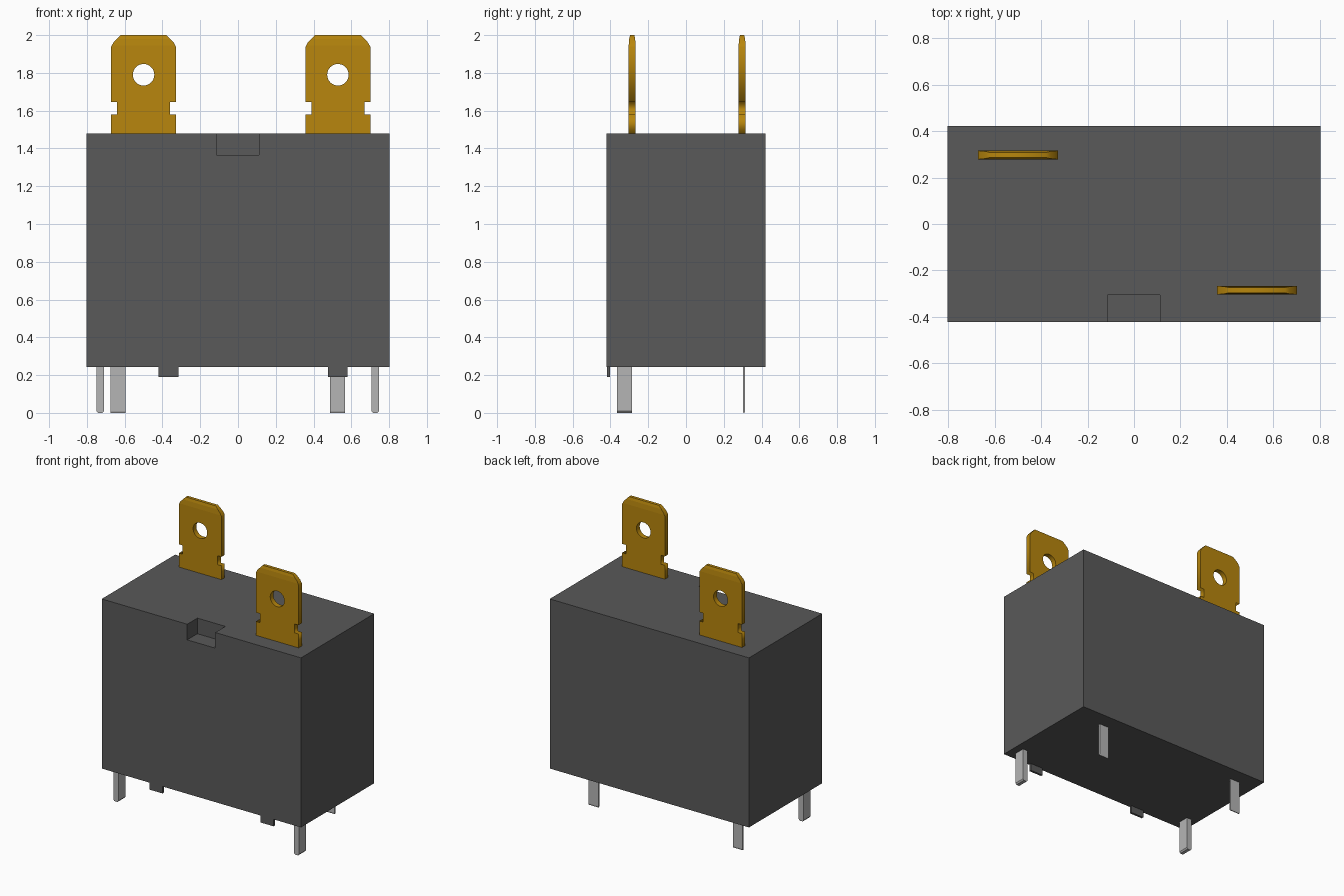
import bpy, bmesh, math
from mathutils import Matrix, Vector

if "Cube" in bpy.data.objects:
    bpy.data.objects.remove(bpy.data.objects["Cube"], do_unlink=True)


def material(name, rgb):
    m = bpy.data.materials.new(name)
    m.use_nodes = True
    m.diffuse_color = (*rgb, 1)
    m.node_tree.nodes["Principled BSDF"].inputs["Base Color"].default_value = (*rgb, 1)
    return m


GREY = material("dark grey plastic", (0.1, 0.1, 0.1))
BRASS = material("brass", (0.48, 0.24, 0.004))
SILVER = material("silver", (0.46, 0.46, 0.46))


def add_object(name, bm, mat):
    bmesh.ops.recalc_face_normals(bm, faces=bm.faces)
    mesh = bpy.data.meshes.new(name)
    bm.to_mesh(mesh)
    bm.free()
    mesh.materials.append(mat)
    obj = bpy.data.objects.new(name, mesh)
    bpy.context.collection.objects.link(obj)
    return obj


def box_mesh(lo, hi):
    lo, hi = Vector(lo), Vector(hi)
    bm = bmesh.new()
    bmesh.ops.create_cube(bm, size=1, matrix=Matrix.Translation((lo + hi) / 2)
                          @ Matrix.Diagonal((*(hi - lo), 1)))
    return bm


# Housing with a rectangular notch in the top front edge
W, D, Z0, Z1 = 0.803, 0.422, 0.243, 1.479
housing = add_object("housing", box_mesh((-W, -D, Z0), (W, D, Z1)), GREY)
cutter = add_object("notch_cutter", box_mesh((-0.114, -0.6, 1.365), (0.112, -0.305, 1.7)), GREY)
cutter.hide_render = True
cut = housing.modifiers.new("notch", "BOOLEAN")
cut.operation, cut.solver, cut.object = "DIFFERENCE", "EXACT", cutter
bpy.context.view_layer.objects.active = housing
bpy.ops.object.modifier_apply(modifier=cut.name)
bpy.data.objects.remove(cutter, do_unlink=True)

# Small stand-off feet under the front edge
for side, x in (("right", -0.368), ("left", 0.528)):
    add_object(f"{side}_standoff",
               box_mesh((x - 0.052, -0.418, 0.19), (x + 0.052, -0.402, Z0)), GREY)


def pin(name, x, y, wx, wy):
    """Flat pin whose tip narrows across its thin direction."""
    bm = box_mesh((x - wx / 2, y - wy / 2, 0), (x + wx / 2, y + wy / 2, Z0))
    bmesh.ops.bisect_plane(bm, geom=bm.verts[:] + bm.edges[:] + bm.faces[:],
                           plane_co=(0, 0, 0.01), plane_no=(0, 0, 1))
    for v in bm.verts:
        if v.co.z < 0.005:
            if wx < wy:
                v.co.x = x + (v.co.x - x) * 0.6
            else:
                v.co.y = y + (v.co.y - y) * 0.5
    add_object(name, bm, SILVER)


pin("front_right_pin", -0.729, -0.325, 0.04, 0.08)
pin("front_left_pin", 0.727, -0.325, 0.04, 0.08)
pin("back_right_pin", -0.636, 0.307, 0.079, 0.012)
pin("back_left_pin", 0.527, 0.307, 0.079, 0.012)


# Blade terminals: half outline (x, z), mirrored, with a round hole
HALF = [(0.172, 1.479), (0.172, 1.58), (0.141, 1.58), (0.141, 1.645),
        (0.172, 1.645), (0.172, 1.937), (0.16, 1.96), (0.122, 2.0)]
OUTLINE = HALF + [(-x, z) for x, z in reversed(HALF)]
HOLE = [(0.057 * math.cos(i * math.tau / 32), 1.79 + 0.057 * math.sin(i * math.tau / 32))
        for i in range(32)]
THICK = 0.0185


def blade(name, x, y):
    curve = bpy.data.curves.new(name + "_outline", "CURVE")
    curve.dimensions, curve.fill_mode, curve.extrude = "2D", "BOTH", THICK
    for pts in (OUTLINE, HOLE):
        s = curve.splines.new("POLY")
        s.points.add(len(pts) - 1)
        for p, (px, pz) in zip(s.points, pts):
            p.co = (px, pz, 0, 1)
        s.use_cyclic_u = True
    tmp = bpy.data.objects.new(name + "_outline", curve)
    bpy.context.collection.objects.link(tmp)
    bpy.context.view_layer.update()
    mesh = bpy.data.meshes.new_from_object(
        tmp.evaluated_get(bpy.context.evaluated_depsgraph_get()))
    bm = bmesh.new()
    bm.from_mesh(mesh)
    bpy.data.objects.remove(tmp, do_unlink=True)
    bpy.data.curves.remove(curve)
    bpy.data.meshes.remove(mesh)
    bmesh.ops.remove_doubles(bm, verts=bm.verts, dist=0.0005)
    bmesh.ops.rotate(bm, verts=bm.verts, matrix=Matrix.Rotation(math.pi / 2, 3, "X"))
    # Thin the tip in two steps
    for z in (1.945, 1.98):
        bmesh.ops.bisect_plane(bm, geom=bm.verts[:] + bm.edges[:] + bm.faces[:],
                               plane_co=(0, 0, z), plane_no=(0, 0, 1))
    for v in bm.verts:
        if v.co.z > 1.99:
            v.co.y *= 0.6
        elif v.co.z > 1.95:
            v.co.y *= 1 - 0.15 * (v.co.z - 1.945) / 0.035
    bmesh.ops.translate(bm, verts=bm.verts, vec=(x, y, 0))
    add_object(name, bm, BRASS)


blade("back_right_blade", -0.5, 0.297)
blade("front_left_blade", 0.529, -0.285)
